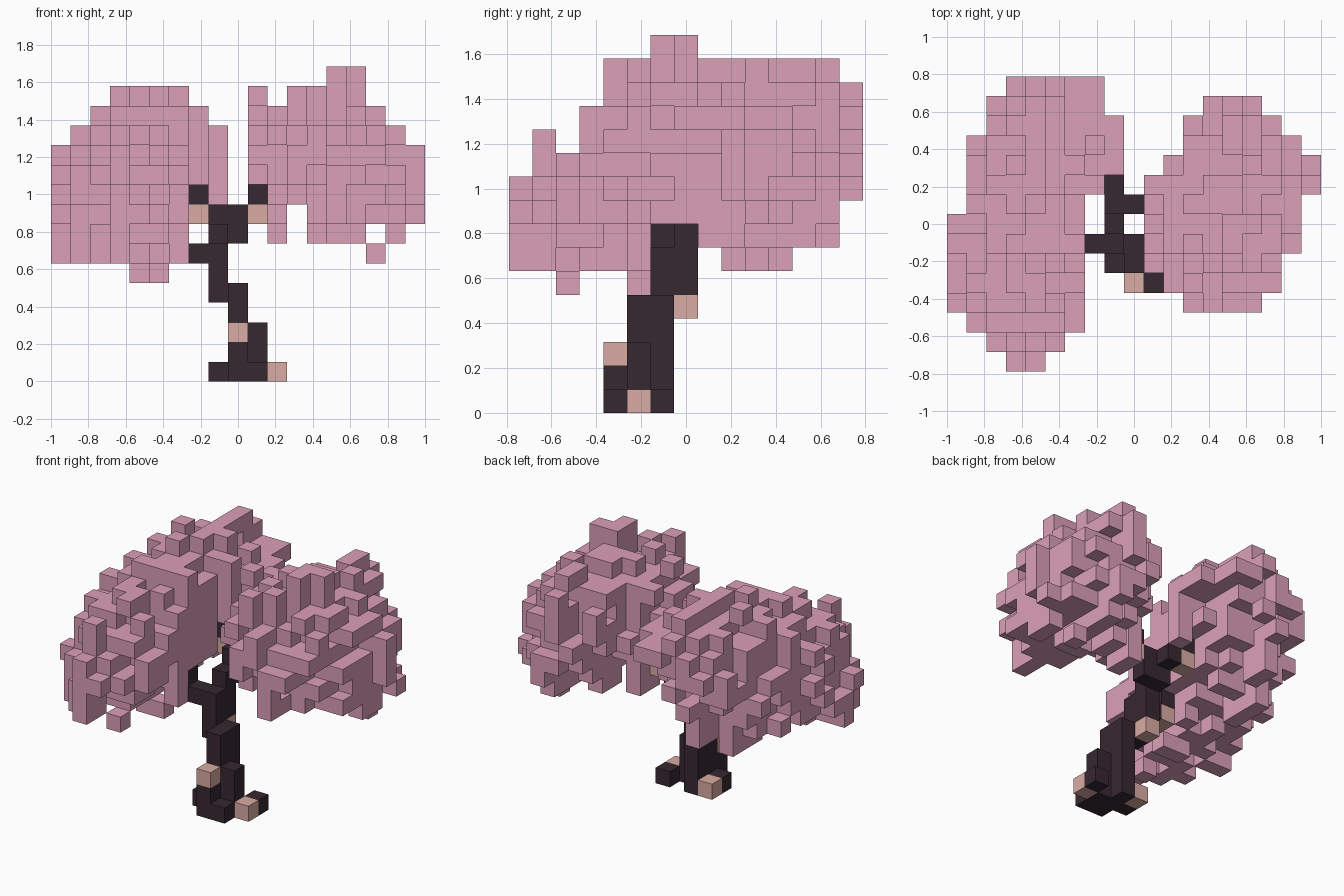
import bpy, bmesh, random
from mathutils import Vector

random.seed(7)
if "Cube" in bpy.data.objects:
    bpy.data.objects.remove(bpy.data.objects["Cube"], do_unlink=True)

CELL = 2 / 19
AXES = (Vector((1, 0, 0)), Vector((0, 1, 0)), Vector((0, 0, 1)))
NEIGHBOURS = [(a, s) for a in range(3) for s in (1, -1)]


def make_material(name, colour):
    mat = bpy.data.materials.new(name)
    mat.use_nodes = True
    rgba = (*colour, 1)
    mat.diffuse_color = rgba
    mat.node_tree.nodes["Principled BSDF"].inputs["Base Color"].default_value = rgba
    return mat


def step(cell, axis, sign):
    moved = list(cell)
    moved[axis] += sign
    return tuple(moved)


def build_blocks(name, cells, mat):
    """Make one mesh from the exposed sides of a set of grid cells."""
    bm = bmesh.new()
    for cell in sorted(cells):
        centre = Vector(cell) + Vector((-9, -7, 0.5))
        for axis, sign in NEIGHBOURS:
            if step(cell, axis, sign) in cells:
                continue
            n, u, v = (AXES[(axis + t) % 3] / 2 for t in range(3))
            corners = [(-1, -1), (1, -1), (1, 1), (-1, 1)][::sign]
            bm.faces.new([bm.verts.new((centre + n * sign + u * p + v * q) * CELL)
                          for p, q in corners])
    bmesh.ops.remove_doubles(bm, verts=bm.verts, dist=CELL / 100)
    mesh = bpy.data.meshes.new(name)
    bm.to_mesh(mesh)
    bm.free()
    mesh.materials.append(mat)
    obj = bpy.data.objects.new(name, mesh)
    bpy.context.collection.objects.link(obj)


def grow_canopy(centre, radii, shear, first_x, first_y, plan, front, side):
    """Ragged, leaning ellipsoid of cells kept inside three outline profiles."""
    density = {}
    for i, ((y0, y1), (z0, z1)) in enumerate(zip(plan, front), first_x):
        for j in range(y0, y1 + 1):
            low, high = side[j - first_y]
            for k in range(max(z0, low), min(z1, high) + 1):
                dx = i - centre[0]
                dy = j - centre[1] - shear[0] * dx
                dz = k - centre[2] - shear[1] * (j - centre[1]) - shear[2] * dx
                density[i, j, k] = sum((d / r) ** 2 for d, r in zip((dx, dy, dz), radii))
    cells = {c for c, d in density.items() if d < random.uniform(0.5, 1.08)}
    cells = {c for c in cells if any(step(c, a, s) in cells for a, s in NEIGHBOURS)}
    # Fill the outline in each direction with the most central cell available
    for axis in range(3):
        best = {}
        for c, d in density.items():
            key = c[:axis] + c[axis + 1:]
            if key not in best or d < density[best[key]]:
                best[key] = c
        covered = {c[:axis] + c[axis + 1:] for c in cells}
        for key, c in best.items():
            if key not in covered and density[c] < (1.7 if axis == 0 else 4):
                cells.add(c)
    return cells


def column(x, y, low, high):
    return {(x, y, k) for k in range(low, high + 1)}


bark = make_material("dark bark", (0.037, 0.021, 0.029))
cut_wood = make_material("pale cut wood", (0.70, 0.41, 0.37))
blossom = make_material("pink blossom", (0.71, 0.35, 0.475))

# Trunk: crooked stem, then a fork into branches
trunk = (column(9, 5, 0, 4) | column(9, 6, 0, 4) | column(10, 5, 0, 2)
         | column(9, 4, 0, 1) | column(8, 6, 4, 6) | column(8, 7, 5, 7)
         | column(8, 8, 7, 8) | column(9, 8, 7, 8))
# Single blocks: roots, then branch tips
trunk |= {(8, 5, 0), (10, 4, 0), (11, 6, 0),
          (7, 6, 6), (6, 6, 7), (8, 9, 8), (7, 9, 9), (10, 8, 9)}

# Pale stubs on the roots, stem and branches
stubs = {(11, 5, 0), (8, 6, 0), (9, 4, 2), (8, 7, 4), (6, 6, 6), (7, 9, 8), (10, 8, 8)}

# Large canopy on the model's right, rising toward the back
large = grow_canopy(
    (3.7, 7, 9.5), (4.5, 7.3, 4.2), (0.5, 0.25, 0.25), 0, 0,
    plan=[(3, 7), (2, 11), (1, 13), (0, 14), (0, 14), (1, 14), (2, 14), (9, 14), (10, 12)],
    front=[(6, 11), (6, 12), (6, 13), (6, 14), (5, 14), (5, 14), (6, 14), (8, 13), (9, 12)],
    side=[(6, 9), (6, 11), (5, 10), (6, 12), (6, 12), (5, 12), (6, 13), (6, 13),
          (7, 14), (6, 14), (6, 14), (6, 14), (7, 14), (7, 14), (9, 13)])
# Keep the stem side of the large canopy clear above the low branch
large -= {c for c in large if c[0] == 6 and 5 < c[1] < 9 and c[2] < 8}

# Smaller canopy on the model's left, with loose tufts below it
small = grow_canopy(
    (14, 8, 10.4), (4.6, 5.4, 4.4), (0.25, 0, -0.25), 10, 3,
    plan=[(5, 9), (4, 10), (3, 12), (3, 13), (3, 13), (3, 13), (4, 12), (6, 11), (9, 10)],
    front=[(10, 14), (7, 13), (9, 14), (7, 14), (7, 15), (7, 15), (8, 13), (7, 12), (8, 11)],
    side=[(8, 12), (8, 14), (8, 14), (8, 15), (8, 15), (7, 14), (7, 14), (7, 14),
          (7, 14), (7, 14), (8, 13)])
small |= {(16, 10, 6)} | column(11, 9, 7, 9)

wood = trunk | stubs
build_blocks("trunk", trunk, bark)
build_blocks("branch_stubs", stubs, cut_wood)
build_blocks("right_canopy", large - wood, blossom)
build_blocks("left_canopy", small - wood, blossom)
